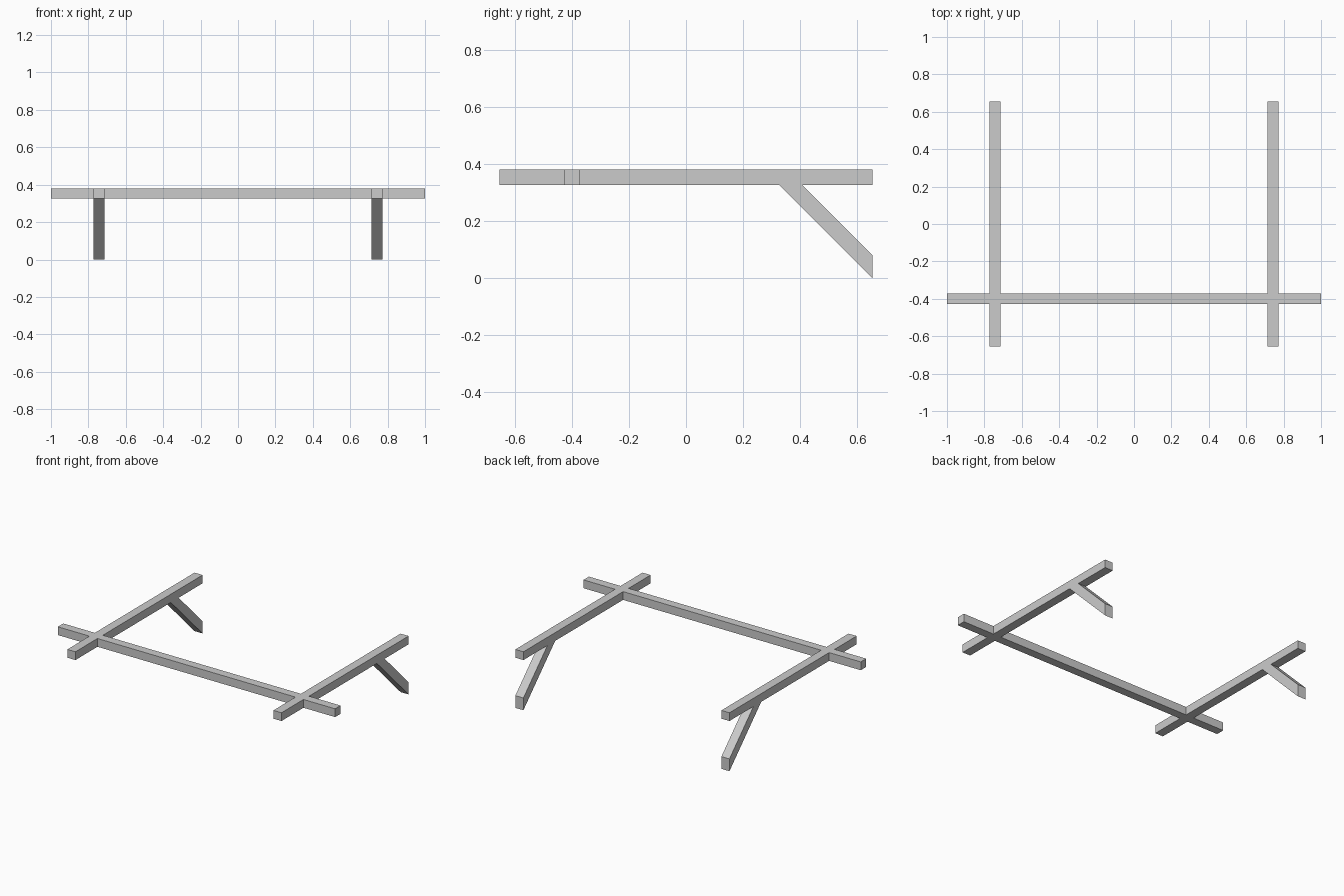
import bpy
import bmesh

cube = bpy.data.objects.get("Cube")
if cube:
    bpy.data.objects.remove(cube, do_unlink=True)

grey = bpy.data.materials.new("light grey")
grey.use_nodes = True
grey.diffuse_color = (0.6, 0.6, 0.6, 1)
grey.node_tree.nodes["Principled BSDF"].inputs["Base Color"].default_value = (0.6, 0.6, 0.6, 1)

LOW, TOP = 0.327, 0.381      # height range of the frame beams
BACK = 0.655                 # half length of the side beams
ARM_X, HALF = 0.743, 0.029   # side beam centre and half width
BAR_Y = (-0.428, -0.372)     # depth range of the crossbar


def extruded(name, profile, x0, x1):
    """Extrude a closed (y, z) profile from x0 to x1."""
    bm = bmesh.new()
    face = bm.faces.new([bm.verts.new((x0, y, z)) for y, z in profile])
    moved = bmesh.ops.extrude_face_region(bm, geom=[face])["geom"]
    verts = [v for v in moved if isinstance(v, bmesh.types.BMVert)]
    bmesh.ops.translate(bm, verts=verts, vec=(x1 - x0, 0, 0))
    bmesh.ops.recalc_face_normals(bm, faces=bm.faces)
    mesh = bpy.data.meshes.new(name)
    bm.to_mesh(mesh)
    bm.free()
    mesh.materials.append(grey)
    obj = bpy.data.objects.new(name, mesh)
    bpy.context.collection.objects.link(obj)


def beam(name, y0, y1, x0, x1):
    extruded(name, [(y0, LOW), (y1, LOW), (y1, TOP), (y0, TOP)], x0, x1)


# Diagonal brace: 45 degrees, cut flat under the beam and upright at the back
brace = [(BACK - LOW, LOW), (BACK, 0), (BACK, 0.08), (BACK - LOW + 0.08, LOW)]

for side, sign in (("left", 1), ("right", -1)):
    x0, x1 = sign * ARM_X - HALF, sign * ARM_X + HALF
    beam(side + "_side_beam", -BACK, BACK, x0, x1)
    extruded(side + "_brace", brace, x0, x1)
    # Crossbar end outside the side beam
    inner, outer = sorted((sign * (ARM_X + HALF), sign * 1.0))
    beam(side + "_crossbar_end", *BAR_Y, inner, outer)

# Crossbar span between the side beams
beam("crossbar", *BAR_Y, HALF - ARM_X, ARM_X - HALF)
